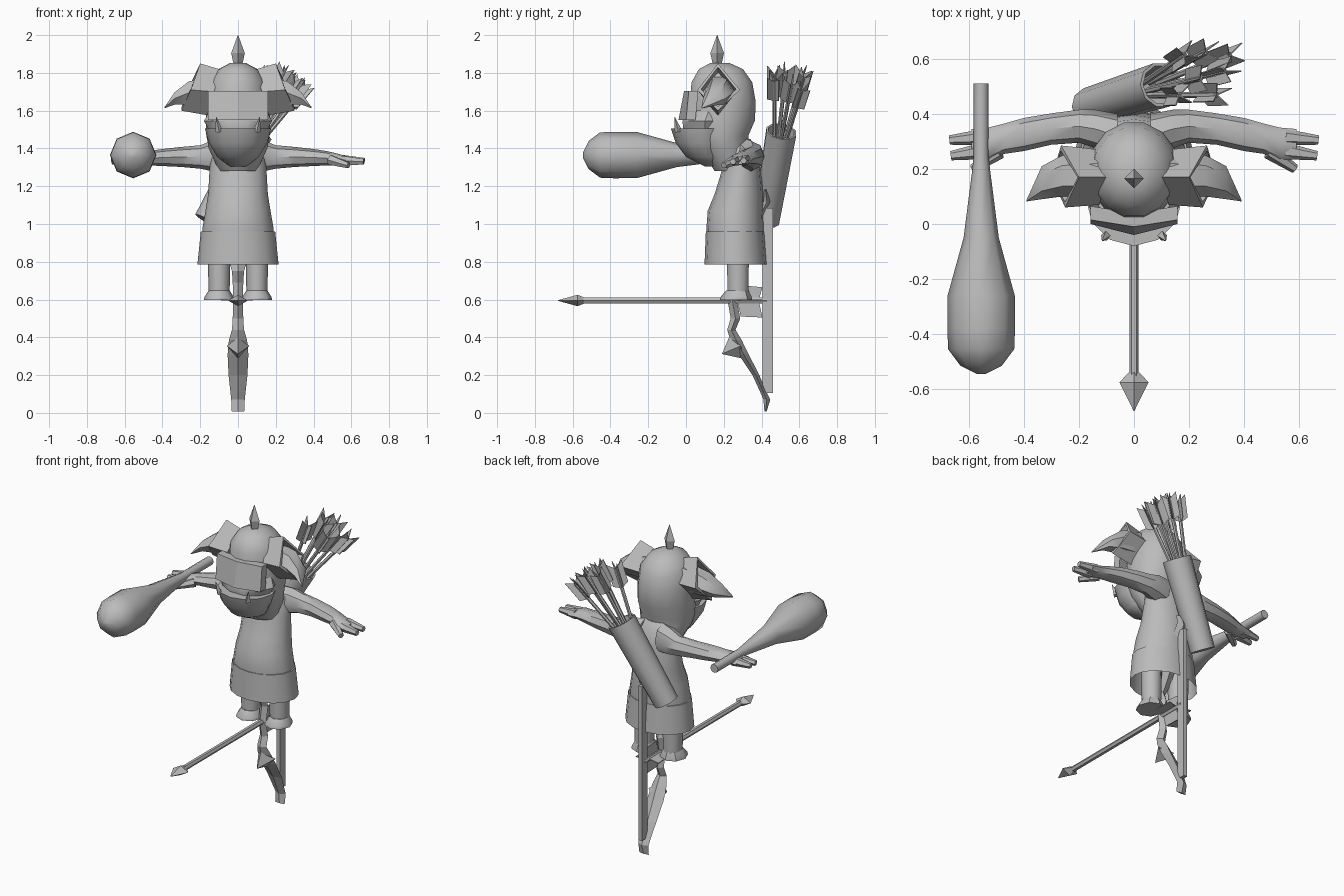
import bpy, bmesh, math, random
from mathutils import Vector as V

cube = bpy.data.objects.get("Cube")
if cube:
    bpy.data.objects.remove(cube, do_unlink=True)

grey = bpy.data.materials.new("plain_grey")
grey.use_nodes = True
grey.diffuse_color = (0.5, 0.5, 0.5, 1)
grey.node_tree.nodes["Principled BSDF"].inputs["Base Color"].default_value = (0.5, 0.5, 0.5, 1)

X, Y, Z = V((1, 0, 0)), V((0, 1, 0)), V((0, 0, 1))
SIDES = (("left", 1), ("right", -1))


def skin(name, rings, smooth=40, cap_start=True, cap_end=True):
    """Join rings of points into a surface."""
    bm = bmesh.new()
    loops = [[bm.verts.new(p) for p in r] for r in rings]
    n = len(loops[0])
    for a, b in zip(loops, loops[1:]):
        for i in range(n):
            j = (i + 1) % n
            bm.faces.new((a[i], a[j], b[j], b[i]))
    if cap_start:
        bm.faces.new(loops[0][::-1])
    if cap_end:
        bm.faces.new(loops[-1])
    bmesh.ops.recalc_face_normals(bm, faces=bm.faces)
    mesh = bpy.data.meshes.new(name)
    bm.to_mesh(mesh)
    bm.free()
    mesh.materials.append(grey)
    ob = bpy.data.objects.new(name, mesh)
    bpy.context.collection.objects.link(ob)
    if smooth:
        bpy.ops.object.select_all(action='DESELECT')
        ob.select_set(True)
        bpy.context.view_layer.objects.active = ob
        bpy.ops.object.shade_smooth_by_angle(angle=math.radians(smooth))
    return ob


def ring(c, u, v, n):
    return [V(c) + u * math.cos(t) + v * math.sin(t)
            for t in (math.tau * i / n for i in range(n))]


def loft(name, stations, u, v, n, **kw):
    """Stations are x, y, z and the two half widths along u and v."""
    return skin(name, [ring(s[:3], u * s[3], v * s[4], n) for s in stations], **kw)


def rod(name, a, b, ra, rb, n=6, **kw):
    a, b = V(a), V(b)
    d = (b - a).normalized()
    u = d.cross(Z if abs(d.z) < 0.9 else Y).normalized()
    w = d.cross(u)
    return skin(name, [ring(a, u * ra, w * ra, n), ring(b, u * rb, w * rb, n)], **kw)


def plate(name, outline, offset):
    pts = [V(p) for p in outline]
    return skin(name, [pts, [p + V(offset) for p in pts]], smooth=0)


# Head, jaw and crest
loft("head", [(0, .25, 1.28, .1, .1), (0, .2, 1.4, .155, .13), (0, .185, 1.47, .168, .15),
              (0, .19, 1.55, .17, .18), (0, .195, 1.65, .165, .178), (0, .19, 1.75, .152, .165),
              (0, .185, 1.82, .105, .12), (0, .18, 1.853, .04, .05)], X, Y, 14)
loft("lower_jaw", [(0, .16, 1.305, .045, .06), (0, .11, 1.355, .11, .11),
                   (0, .085, 1.43, .155, .14), (0, .09, 1.505, .175, .17)], X, Y, 12)
loft("upper_lip", [(0, .1, 1.5, .155, .12), (0, .1, 1.545, .18, .125),
                   (0, .12, 1.6, .15, .12)], X, Y, 10)
loft("head_crest", [(0, .165, 1.83, .02, .02), (0, .165, 1.905, .036, .036),
                    (0, .165, 2, .001, .001)], X, Y, 4, smooth=0)

# Torso and skirt
loft("torso", [(0, .26, .93, .19, .15), (0, .26, .98, .188, .152), (0, .262, 1.07, .172, .147),
               (0, .28, 1.16, .158, .128), (0, .295, 1.3, .15, .1),
               (0, .295, 1.4, .135, .085), (0, .28, 1.45, .08, .06)], X, Y, 16)
loft("skirt", [(0, .263, .785, .215, .165), (0, .26, .96, .197, .155)], X, Y, 16, cap_start=False)

for side, s in SIDES:
    # Brow plate and tusk
    plate(side + "_brow_plate", [(0, -.04, 1.55), (s * .158, 0, 1.55),
                                 (s * .158, .015, 1.705), (0, -.01, 1.705)], (0, .05, 0))
    rod(side + "_tusk", (s * .1, -.04, 1.49), (s * .115, -.06, 1.565), .02, .002, 4, smooth=0)

    # Ear cuff with the pointed ear inside it
    outer = [(.2, .17, 1.85), (.265, .285, 1.71), (.3, .17, 1.6), (.25, .06, 1.71)]
    inner = [(.1, .17, 1.82), (.125, .27, 1.7), (.13, .17, 1.57), (.125, .07, 1.7)]
    cuff = skin(side + "_ear_cuff", [[(s * x, y, z) for x, y, z in r] for r in (inner, outer)],
                smooth=0, cap_start=False, cap_end=False)
    shell = cuff.modifiers.new("shell", 'SOLIDIFY')
    shell.thickness = .02
    ear = [(.13, .18, 1.71, .08, .08), (.26, .175, 1.695, .075, .07),
           (.335, .15, 1.665, .06, .038), (.39, .085, 1.615, .003, .003)]
    loft(side + "_ear", [(s * e[0], *e[1:]) for e in ear], Y, Z, 6)

    # Arm and hand
    arm = [(.06, .32, 1.36, .08, .09), (.14, .345, 1.36, .07, .08), (.2, .355, 1.355, .06, .062),
           (.3, .345, 1.355, .057, .053), (.4, .325, 1.352, .06, .045),
           (.47, .31, 1.348, .055, .038), (.53, .29, 1.342, .06, .03), (.59, .29, 1.335, .055, .02)]
    loft(side + "_arm", [(s * a[0], *a[1:]) for a in arm], Y, Z, 8)
    for part, a, b in (("finger", (.55, .315, 1.34), (.67, .305, 1.335)),
                       ("little_finger", (.55, .265, 1.335), (.665, .248, 1.33)),
                       ("thumb", (.49, .265, 1.34), (.585, .2, 1.31))):
        rod(f"{side}_{part}", (s * a[0], *a[1:]), (s * b[0], *b[1:]), .03, .017)

    # Leg and foot
    loft(side + "_leg", [(s * .1, .275, .62, .055, .058), (s * .1, .275, .9, .062, .062)], X, Y, 10)
    loft(side + "_foot", [(s * .1, .265, .597, .08, .085), (s * .1, .265, .612, .078, .083),
                          (s * .1, .272, .648, .056, .06)], X, Y, 8)

# Club held in the right hand
club = [(.51, .027), (.25, .027), (.2, .032), (-.05, .064), (-.26, .122), (-.38, .123),
        (-.455, .12), (-.515, .075), (-.545, .015)]
loft("club", [(-.555, y, 1.365, r, r) for y, r in club], X, Z, 8, smooth=50)

# Quiver, hollow at the top
low, high = V((-.16, .425, 1.015)), V((.1, .505, 1.49))
axis = (high - low).normalized()
qu = axis.cross(Y).normalized()
qv = axis.cross(qu)
skin("quiver", [ring(c, qu * r, qv * r * .95, 10) for c, r in
                ((low, .075), (high, .088), (high, .076), (high - axis * .2, .07))])

# Arrows in the quiver with crossed feathers
random.seed(4)
tips = [(.17, .47, 1.81), (.19, .62, 1.81), (.25, .53, 1.82), (.27, .63, 1.79),
        (.31, .47, 1.77), (.34, .56, 1.75), (.36, .62, 1.72)]
for i, tip in enumerate(tips):
    tip = V(tip)
    base = high - axis * .1 + (tip - V((.26, .55, 1.78))) * .3
    d = (tip - base).normalized()
    rod(f"quiver_arrow_{i}", base, tip - d * .02, .011, .011)
    a = d.cross(V((random.uniform(-1, 1), random.uniform(-1, 1), .2))).normalized()
    for k, w in enumerate((a, d.cross(a))):
        w = w * .047
        p = tip - d * .14
        plate(f"quiver_feather_{i}_{k}", [p, p + w + d * .025, tip + w + d * .02, tip - d * .02,
                                          tip - w + d * .02, p - w + d * .025],
              w.cross(d).normalized() * .004)

# Bow: one limb shape, repeated above the grip
MID = .595
limb = [(.245, .595, .026, .025), (.262, .5, .028, .025), (.24, .44, .032, .022),
        (.265, .385, .048, .03), (.305, .31, .055, .027), (.37, .2, .05, .018),
        (.41, .11, .04, .017), (.428, .07, .036, .018), (.421, .008, .033, .006)]
for name, s in (("lower", -1), ("upper", 1)):
    def at(z):
        return MID + s * (MID - z)
    loft(name + "_bow_limb", [(0, y, at(z), rx, ry) for y, z, rx, ry in limb], X, Y, 4, smooth=0)
    base = [(0, .23, at(.405)), (.06, .29, at(.355)), (0, .31, at(.285)), (-.06, .29, at(.355))]
    skin(name + "_bow_spike", [base, ring((0, .19, at(.312)), X * .001, Z * .001, 4)], smooth=0)
plate("bow_string", [(-.012, .405, .105), (.012, .405, .105), (.012, .46, .105),
                     (-.012, .46, .105)], (0, 0, .98))

# Nocked arrow
rod("arrow_shaft", (0, .43, MID), (0, -.56, MID), .017, .017)
loft("arrow_head", [(0, -.54, MID, .02, .017), (0, -.575, MID, .053, .03),
                    (0, -.68, MID, .001, .001)], X, Z, 4, smooth=0)
for name, w, t in (("upright", Z, X), ("flat", X, Z)):
    outline = [(0, .27, MID), V((0, .3, MID)) + w * .08, V((0, .405, MID)) + w * .07,
               (0, .385, MID), V((0, .405, MID)) - w * .09, V((0, .29, MID)) - w * .085]
    plate(name + "_arrow_feather", outline, t * .005)
